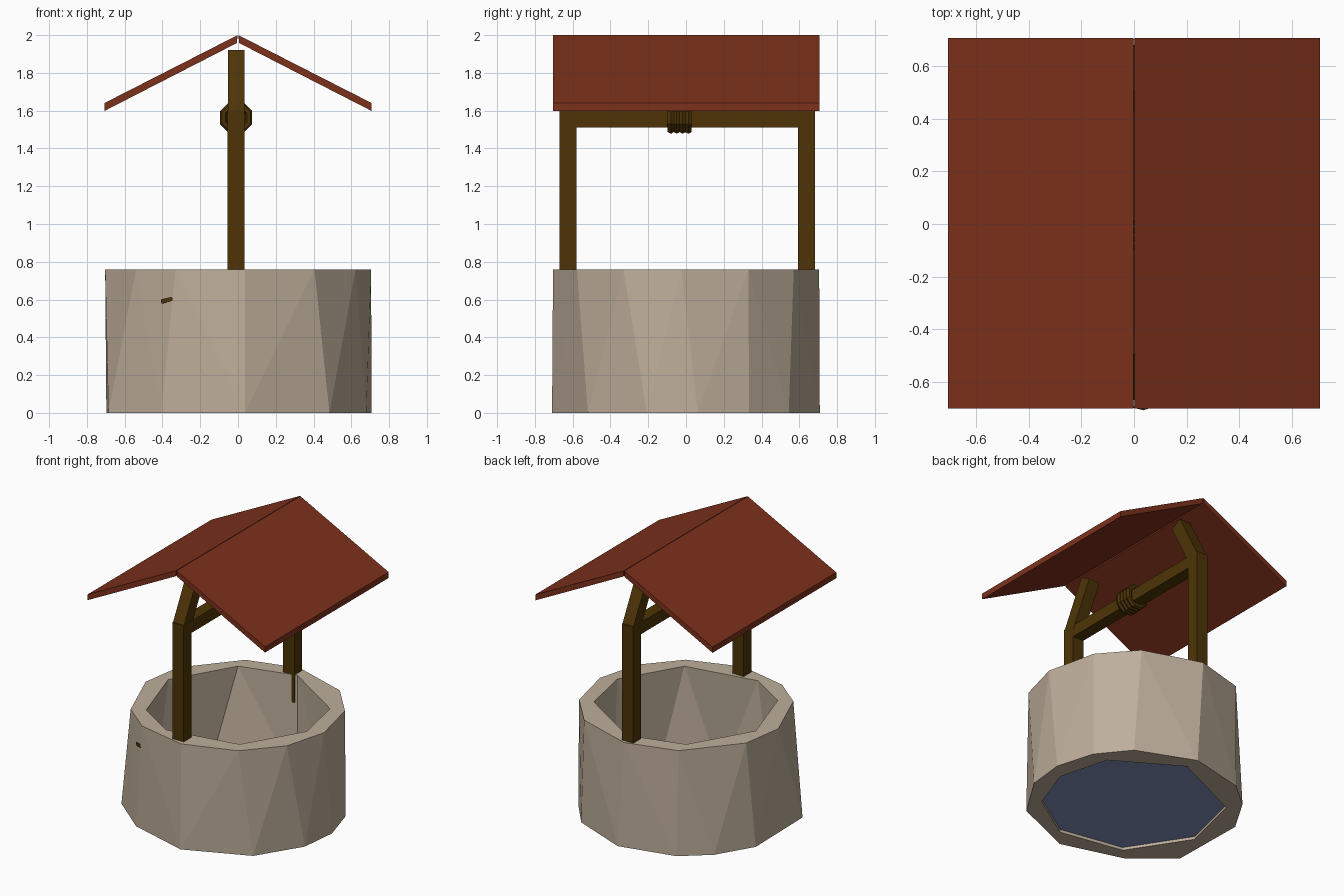
import bpy, bmesh, math
from mathutils import Matrix

if "Cube" in bpy.data.objects:
    bpy.data.objects.remove(bpy.data.objects["Cube"])


def material(name, r, g, b):
    m = bpy.data.materials.new(name)
    lin = [((c / 255 + 0.055) / 1.055) ** 2.4 for c in (r, g, b)]
    m.diffuse_color = (*lin, 1)
    m.use_nodes = True
    m.node_tree.nodes["Principled BSDF"].inputs["Base Color"].default_value = m.diffuse_color
    return m


STONE = material("stone", 190, 174, 154)
WOOD = material("brown_wood", 77, 52, 6)
ROOF = material("red_roof", 125, 49, 27)
WATER = material("blue_water", 128, 145, 186)


def finish(bm, name, mat):
    bmesh.ops.recalc_face_normals(bm, faces=bm.faces)
    me = bpy.data.meshes.new(name)
    bm.to_mesh(me)
    bm.free()
    me.materials.append(mat)
    ob = bpy.data.objects.new(name, me)
    bpy.context.collection.objects.link(ob)
    return ob


def ring(bm, angles, r, z, bulge={}):
    out = []
    for a in angles:
        q = bulge.get(a, r)
        t = math.radians(a)
        out.append(bm.verts.new((q * math.cos(t), q * math.sin(t), z)))
    return out


def loft(bm, a, b):
    n = len(a)
    for i in range(n):
        j = (i + 1) % n
        bm.faces.new((a[i], a[j], b[j], b[i]))


def rim(bm, outer, oa, inner, ia):
    """Flat triangulated ring between two loops with different counts."""
    n, m, i, j = len(outer), len(inner), 0, 0
    oa, ia = oa + [oa[0] + 360], ia + [ia[0] + 360]
    while i < n or j < m:
        if j == m or (i < n and oa[i + 1] <= ia[j + 1]):
            bm.faces.new((outer[i], outer[(i + 1) % n], inner[j % m]))
            i += 1
        else:
            bm.faces.new((inner[j], outer[i % n], inner[(j + 1) % m]))
            j += 1


def prism(name, mat, lower, upper):
    """Solid between two matching outlines."""
    bm = bmesh.new()
    a = [bm.verts.new(p) for p in lower]
    b = [bm.verts.new(p) for p in upper]
    loft(bm, a, b)
    bm.faces.new(a)
    bm.faces.new(b)
    return finish(bm, name, mat)


def square(x, y, z, h=0.045, hy=0.045, tilt=0):
    return [(x - h, y - hy, z - tilt), (x + h, y - hy, z - tilt),
            (x + h, y + hy, z + tilt), (x - h, y + hy, z + tilt)]


# stone wall: irregular 12-sided outside, 8-sided inside
H = 0.76
OUT_TOP = [28, 54, 90, 121, 159, 184, 220, 242, 273, 305, 332, 358]
OUT_LOW = [28, 50, 86, 120, 140, 164, 207, 235, 273, 313, 343, 365]
IN_TOP = [30, 85, 125, 174, 222, 254, 306, 353]
IN_LOW = [33, 85, 144, 189, 237, 283, 323, 357]
bm = bmesh.new()
ot = ring(bm, OUT_TOP, 0.705, H)
ol = ring(bm, OUT_LOW, 0.71, 0, {164: 0.725, 207: 0.77})
it, il = ring(bm, IN_TOP, 0.605, H), ring(bm, IN_LOW, 0.605, 0)
loft(bm, ol, ot)
loft(bm, il, it)
bmesh.ops.triangulate(bm, faces=bm.faces[:])
rim(bm, ot, OUT_TOP, it, IN_TOP)
rim(bm, ol, OUT_LOW, il, IN_LOW)
finish(bm, "stone_wall", STONE)

# water sheet near the bottom
bm = bmesh.new()
bm.faces.new(ring(bm, IN_LOW, 0.604, 0.02))
finish(bm, "water", WATER)

# posts with inward-leaning roof braces
PX = -0.01
for side, y in (("front", -0.625), ("back", 0.637)):
    s = 1 if y > 0 else -1
    prism(side + "_post", WOOD, square(PX, y, 0.56), square(PX, y, 1.6))
    prism(side + "_brace", WOOD, square(PX, y, 1.575, 0.044, 0.04, s * 0.022),
          square(PX, y - s * 0.17, 1.898, 0.044, 0.04, s * 0.022))

# crossbeam
prism("crossbeam", WOOD,
      [(PX + dx, -0.59, z) for dx, z in ((-.043, 1.512), (.043, 1.512), (.043, 1.598), (-.043, 1.598))],
      [(PX + dx, 0.60, z) for dx, z in ((-.043, 1.512), (.043, 1.512), (.043, 1.598), (-.043, 1.598))])

# rope coils wound around the beam, with a solid core
TURN = (math.pi / 2, math.radians(22.5), 0)
for i in range(4):
    bpy.ops.mesh.primitive_torus_add(major_segments=8, minor_segments=6,
                                     major_radius=0.072, minor_radius=0.02,
                                     location=(PX, -0.08 + i * 0.031, 1.563), rotation=TURN)
    ob = bpy.context.object
    ob.name = "rope_coil_%d" % (i + 1)
    ob.data.materials.append(WOOD)
bpy.ops.mesh.primitive_cylinder_add(vertices=8, radius=0.075, depth=0.1,
                                    location=(PX, -0.0335, 1.563),
                                    rotation=(math.pi / 2, 0, 0))
bpy.context.object.name = "rope_core"
bpy.context.object.data.materials.append(WOOD)

# small wooden peg poking out of the wall
bm = bmesh.new()
bmesh.ops.create_cube(bm, size=1, matrix=Matrix.Translation((-0.365, -0.575, 0.597))
                      @ Matrix.Rotation(math.radians(-30), 4, 'Z')
                      @ Matrix.Rotation(math.radians(-12), 4, 'Y')
                      @ Matrix.Diagonal((0.07, 0.05, 0.022, 1)))
finish(bm, "peg", WOOD)

# two sloping roof slabs
for side, s in (("left", -1), ("right", 1)):
    outline = [(s * 0.002, 2.0), (s * 0.708, 1.64), (s * 0.708, 1.598), (s * 0.006, 1.958)]
    prism(side + "_roof", ROOF, [(x, -0.703, z) for x, z in outline],
          [(x, 0.708, z) for x, z in outline])
